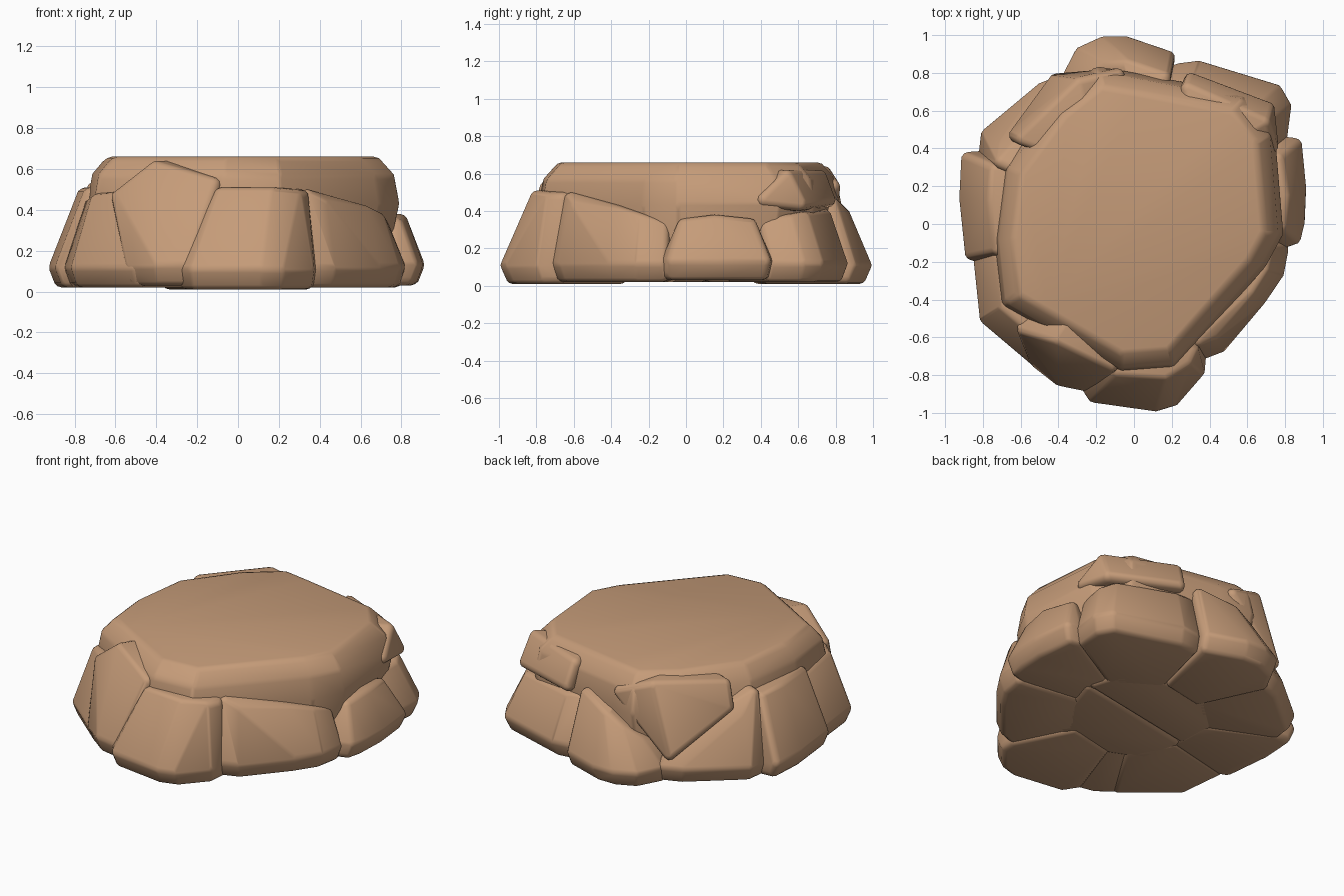
import bpy
import bmesh
from mathutils import Vector

default_cube = bpy.data.objects.get("Cube")
if default_cube:
    bpy.data.objects.remove(default_cube, do_unlink=True)

# Single sandstone colour
sandstone = bpy.data.materials.new("sandstone_brown")
sandstone.use_nodes = True
colour = (0.56, 0.33, 0.19, 1)
sandstone.diffuse_color = colour
sandstone.node_tree.nodes["Principled BSDF"].inputs["Base Color"].default_value = colour

# Directions of a small ball, used to round the corners
ball = bmesh.new()
bmesh.ops.create_icosphere(ball, subdivisions=2, radius=1)
directions = [vert.co.normalized() for vert in ball.verts]
ball.free()


def rounded_stone(name, points, radius=0.04):
    """Convex stone with rounded edges, wrapped around a small ball at every corner."""
    points = [Vector(point) for point in points]
    middle = sum(points, Vector()) / len(points)
    bm = bmesh.new()
    for point in points:
        inset = (middle - point).normalized() * radius
        inset.z = radius if point.z < middle.z else -radius
        for direction in directions:
            bm.verts.new(point + inset + direction * radius)
    bmesh.ops.convex_hull(bm, input=bm.verts[:])
    loose = [vert for vert in bm.verts if not vert.link_faces]
    bmesh.ops.delete(bm, geom=loose, context="VERTS")
    bmesh.ops.recalc_face_normals(bm, faces=bm.faces[:])
    mesh = bpy.data.meshes.new(name)
    bm.to_mesh(mesh)
    bm.free()
    mesh.materials.append(sandstone)
    stone = bpy.data.objects.new(name, mesh)
    bpy.context.collection.objects.link(stone)
    bpy.ops.object.select_all(action="DESELECT")
    stone.select_set(True)
    bpy.context.view_layer.objects.active = stone
    bpy.ops.object.shade_smooth_by_angle(angle=0.6)


def ring(outline, scale, start, end=None):
    """Outline scaled towards the middle, its height running from start to end."""
    end = start if end is None else end
    last = len(outline) - 1
    return [(x * scale, y * scale, start + (end - start) * i / last)
            for i, (x, y) in enumerate(outline)]


def base_stone(name, outline, crown, foot=0.01):
    """Sloping stone of the lower course, reaching inwards under the rock."""
    points = ring(outline, 0.97, foot) + ring(outline, 1.0, foot + 0.06)
    points += crown + ring(outline, 0.45, foot)
    points += [(x * 0.6, y * 0.6, z) for x, y, z in crown]
    rounded_stone(name, points)


# Broad central mass with the flat plateau
plateau = [(-0.2, 0.83), (0.0, 0.8), (0.6, 0.68), (0.74, 0.5), (0.77, 0.2),
           (0.79, -0.05), (0.7, -0.22), (0.2, -0.77), (-0.07, -0.79),
           (-0.55, -0.52), (-0.7, -0.43), (-0.74, -0.1), (-0.69, 0.3), (-0.42, 0.66)]
rounded_stone("central_mass",
              ring(plateau, 0.9, 0.04) + ring(plateau, 1.0, 0.48)
              + ring(plateau, 0.97, 0.6) + ring(plateau, 0.9, 0.66), 0.05)

# Lower course of stones around the rock
back = [(0.21, 0.9), (-0.03, 0.99), (-0.17, 0.99), (-0.3, 0.93), (-0.38, 0.78)]
base_stone("back_stone", back, ring(back, 0.87, 0.48, 0.22))

back_left = [(0.21, 0.84), (0.33, 0.86), (0.78, 0.72), (0.83, 0.63), (0.81, 0.46)]
base_stone("back_left_stone", back_left, ring(back_left, 0.89, 0.42, 0.37), 0.02)

left = [(0.8, 0.46), (0.87, 0.45), (0.91, 0.2), (0.9, 0.0), (0.87, -0.1), (0.79, -0.13)]
base_stone("left_stone", left,
           [(0.77, 0.37, 0.36), (0.81, 0.16, 0.38), (0.79, -0.03, 0.36)], 0.03)

front_left = [(0.81, -0.11), (0.79, -0.25), (0.7, -0.4), (0.45, -0.68), (0.36, -0.71)]
base_stone("front_left_stone", front_left, ring(front_left, 0.9, 0.35, 0.5), 0.02)

front = [(0.38, -0.7), (0.37, -0.79), (0.22, -0.96), (0.12, -0.99), (-0.24, -0.93), (-0.29, -0.85)]
base_stone("front_stone", front,
           [(0.33, -0.66, 0.5), (0.3, -0.73, 0.5), (0.17, -0.81, 0.51), (-0.1, -0.79, 0.51)])

front_right = [(-0.24, -0.88), (-0.4, -0.85), (-0.54, -0.74)]
base_stone("front_right_stone", front_right,
           [(-0.1, -0.76, 0.56), (-0.41, -0.61, 0.64), (-0.61, -0.55, 0.5)], 0.03)

right_front = [(-0.49, -0.77), (-0.81, -0.51), (-0.84, -0.18)]
base_stone("right_front_stone", right_front, ring(right_front, 0.87, 0.5, 0.46), 0.02)

right = [(-0.83, -0.2), (-0.88, -0.18), (-0.92, 0.15), (-0.9, 0.37), (-0.81, 0.38)]
base_stone("right_stone", right, ring(right, 0.83, 0.51), 0.02)

back_right = [(-0.82, 0.36), (-0.81, 0.47), (-0.48, 0.75), (-0.36, 0.79)]
base_stone("back_right_stone", back_right, ring(back_right, 0.88, 0.54, 0.2), 0.02)

# Upper wedges set between the plateau and the lower course
rounded_stone("upper_back_right_wedge",
              [(-0.06, 0.81, 0.57), (-0.28, 0.77, 0.64), (-0.62, 0.44, 0.62),
               (-0.66, 0.46, 0.5), (-0.42, 0.78, 0.17), (-0.2, 0.3, 0.63), (-0.2, 0.3, 0.2)])
rounded_stone("upper_back_left_wedge",
              [(0.76, 0.4, 0.42), (0.72, 0.54, 0.62), (0.26, 0.74, 0.62), (0.74, 0.62, 0.4),
               (0.28, 0.79, 0.42), (0.3, 0.3, 0.62), (0.3, 0.3, 0.4)])

# Stones filling the middle of the underside
underside = [("underside_back_stone", [(-0.42, 0.2), (-0.2, 0.42), (0.35, 0.4), (0.43, 0.12), (-0.4, -0.04)]),
             ("underside_front_stone", [(-0.4, -0.06), (0.43, 0.1), (0.3, -0.36), (0.0, -0.46), (-0.36, -0.3)])]
for name, outline in underside:
    rounded_stone(name, ring(outline, 1.03, 0.02) + ring(outline, 1.03, 0.2))
